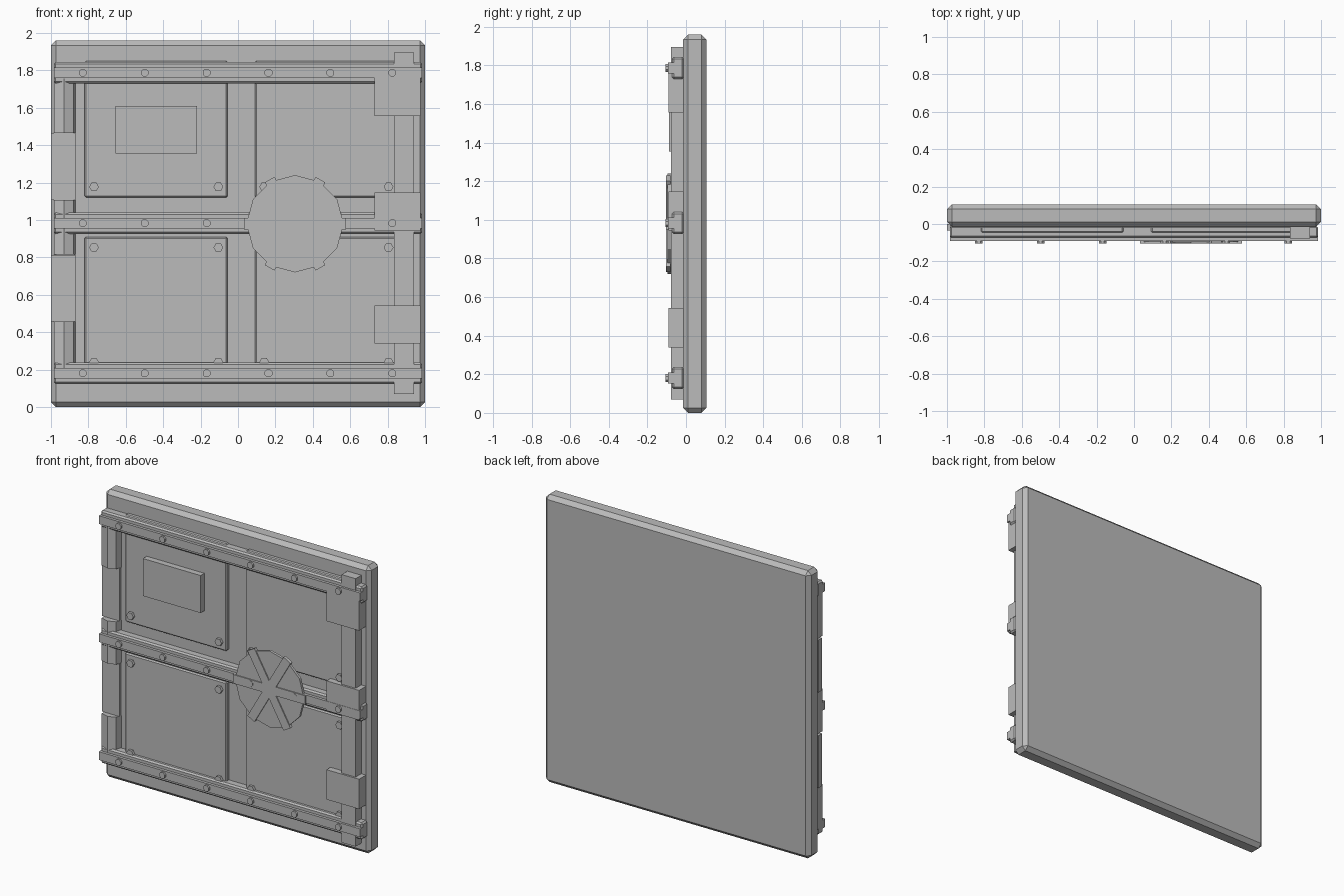
import bpy, bmesh, math
from mathutils import Matrix

if "Cube" in bpy.data.objects:
    bpy.data.objects.remove(bpy.data.objects["Cube"])

grey = bpy.data.materials.new("plain grey")
grey.diffuse_color = (0.5, 0.5, 0.5, 1)
grey.use_nodes = True
grey.node_tree.nodes["Principled BSDF"].inputs["Base Color"].default_value = grey.diffuse_color


def finish(name, bm, bevel=0):
    bmesh.ops.recalc_face_normals(bm, faces=bm.faces)
    if bevel:
        bmesh.ops.bevel(bm, geom=bm.edges[:], offset=bevel, segments=1, affect='EDGES')
    me = bpy.data.meshes.new(name)
    bm.to_mesh(me)
    bm.free()
    me.materials.append(grey)
    ob = bpy.data.objects.new(name, me)
    bpy.context.collection.objects.link(ob)
    return ob


def box(name, x0, x1, y0, y1, z0, z1, bevel=0):
    bm = bmesh.new()
    bmesh.ops.create_cube(bm, size=1)
    for v in bm.verts:
        v.co.x = x1 if v.co.x > 0 else x0
        v.co.y = y1 if v.co.y > 0 else y0
        v.co.z = z1 if v.co.z > 0 else z0
    return finish(name, bm, bevel)


def disc(name, x, z, y0, y1, r, sides, turn=0, r_front=None):
    # Cylinder along y, front rim at y0
    bm = bmesh.new()
    bmesh.ops.create_cone(bm, cap_ends=True, segments=sides, radius1=r,
                          radius2=r_front or r, depth=y1 - y0)
    bmesh.ops.rotate(bm, verts=bm.verts, matrix=Matrix.Rotation(turn, 3, 'Z'))
    bmesh.ops.rotate(bm, verts=bm.verts, matrix=Matrix.Rotation(math.pi / 2, 3, 'X'))
    bmesh.ops.translate(bm, verts=bm.verts, vec=(x, (y0 + y1) / 2, z))
    return finish(name, bm)


def prism(name, profile, z0, z1):
    # Horizontal (x, y) profile pulled upwards
    bm = bmesh.new()
    f = bm.faces.new([bm.verts.new((x, y, z0)) for x, y in profile])
    up = bmesh.ops.extrude_face_region(bm, geom=[f])['geom']
    bmesh.ops.translate(bm, vec=(0, 0, z1 - z0),
                        verts=[g for g in up if isinstance(g, bmesh.types.BMVert)])
    return finish(name, bm)


# Main door slab
box("door_slab", -1, 1, -0.015, 0.105, 0, 1.96, 0.026)

# Four panels with corner bolts
for x0, x1 in ((-0.82, -0.055), (0.09, 0.855)):
    for z0, z1 in ((0.183, 0.91), (1.12, 1.85)):
        box("panel", x0, x1, -0.047, -0.01, z0, z1, 0.008)
        for x in (x0 + 0.05, x1 - 0.05):
            for z in (z0 + 0.057, z1 - 0.057):
                disc("panel_bolt", x, z, -0.065, -0.04, 0.026, 6, math.pi / 6)

# Plate on the upper left panel
box("name_plate", -0.655, -0.22, -0.088, -0.04, 1.355, 1.61)

# Three horizontal bars with ridge and bolts
for z in (0.18, 0.983, 1.787):
    box("cross_bar", -0.985, 0.985, -0.073, -0.01, z - 0.057, z + 0.057, 0.01)
    box("bar_ridge", -0.985, 0.985, -0.092, -0.06, z - 0.028, z + 0.028)
    for i in range(6):
        disc("bar_bolt", -0.83 + i * 0.331, z, -0.105, -0.085, 0.022, 8, math.pi / 8)

# Sliding lock column with guide blocks
box("lock_column", 0.835, 0.94, -0.077, -0.01, 0.07, 1.895)
for z in (0.34, 0.945, 1.555):
    box("lock_guide", 0.73, 0.975, -0.09, -0.01, z, z + 0.203)

# Hinge: raised knuckles alternating with low blocks
knuckle = [(-0.985, 0), (-0.985, -0.06), (-0.93, -0.075), (-0.88, -0.055), (-0.865, 0)]
for z in (0.165, 0.815, 1.465):
    prism("hinge_knuckle", knuckle, z, z + 0.291)
for z in (0.456, 1.107):
    box("hinge_block", -1, -0.87, -0.035, 0.0, z, z + 0.358)

# Hand wheel with three through spokes
wx, wz = 0.305, 0.98
disc("wheel_shaft", wx, wz, -0.085, -0.01, 0.08, 12)
disc("wheel_disc", wx, wz, -0.096, -0.078, 0.26, 12)
for i in range(3):
    spoke = box("wheel_spoke", -0.272, 0.272, -0.103, -0.08, -0.03, 0.03)
    spoke.data.transform(Matrix.Translation((wx, 0, wz)) @
                         Matrix.Rotation(i * math.pi / 3, 4, 'Y'))
